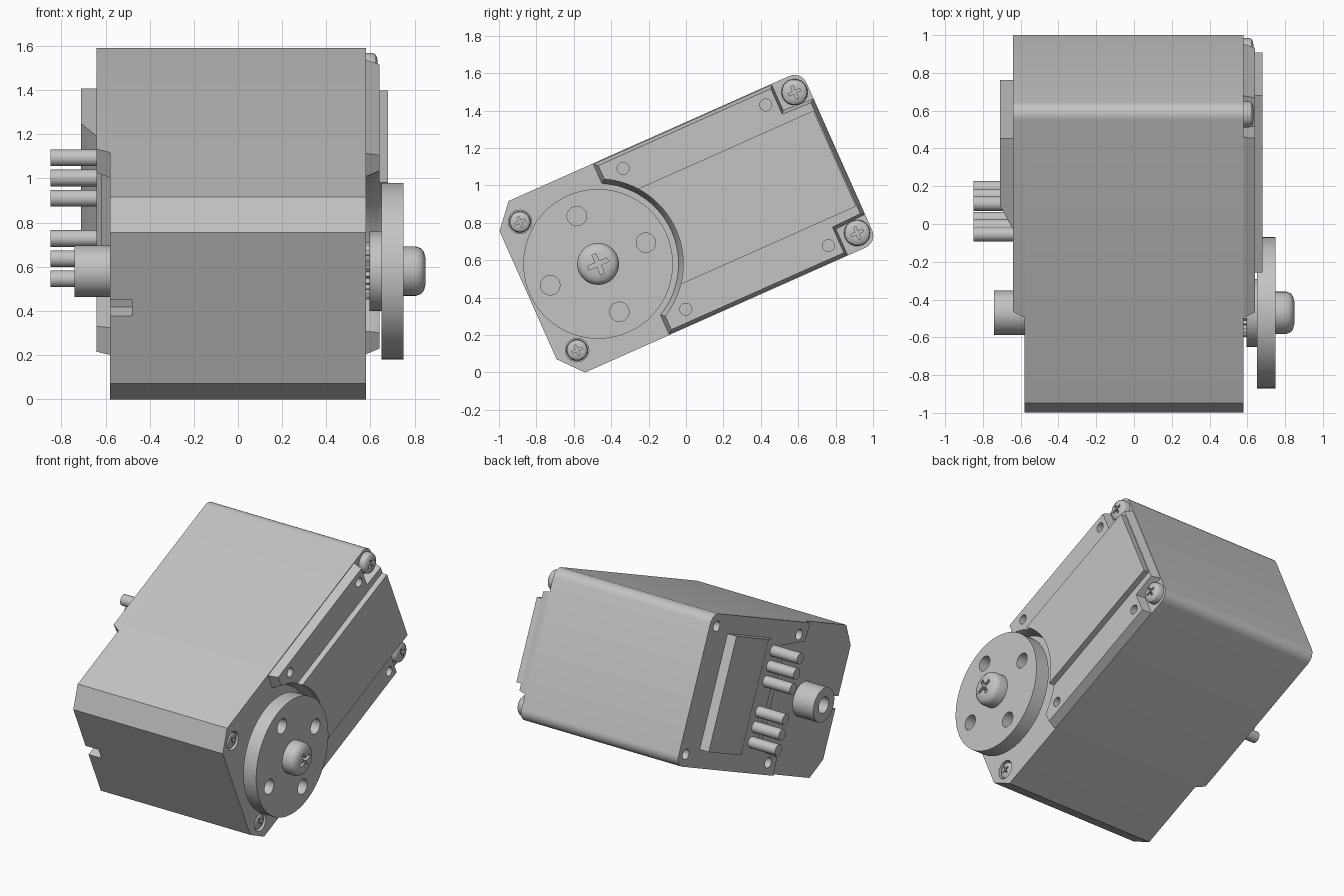
import bpy, bmesh, math
from mathutils import Matrix

if "Cube" in bpy.data.objects:
    bpy.data.objects.remove(bpy.data.objects["Cube"], do_unlink=True)

grey = bpy.data.materials.new("light_grey")
grey.use_nodes = True
grey.diffuse_color = (0.55, 0.55, 0.55, 1)
grey.node_tree.nodes["Principled BSDF"].inputs["Base Color"].default_value = grey.diffuse_color

# Parts are built along x, with (u, v) across: u runs the length of the casing,
# v its height, and the output shaft is the origin.
PLACE = Matrix.Translation((0, -0.47, 0.58)) @ Matrix.Rotation(math.radians(24), 4, 'X')
parts = []


def loft(name, sections, keep=True):
    """Join matching outlines, each given as (x, [(u, v), ...])."""
    bm = bmesh.new()
    rings = [[bm.verts.new((x, u, v)) for u, v in pts] for x, pts in sections]
    n = len(rings[0])
    for a, b in zip(rings, rings[1:]):
        for i in range(n):
            j = (i + 1) % n
            bm.faces.new((a[i], a[j], b[j], b[i]))
    bm.faces.new(rings[0])
    bm.faces.new(rings[-1])
    bmesh.ops.recalc_face_normals(bm, faces=bm.faces)
    mesh = bpy.data.meshes.new(name)
    bm.to_mesh(mesh)
    bm.free()
    mesh.materials.append(grey)
    obj = bpy.data.objects.new(name, mesh)
    bpy.context.collection.objects.link(obj)
    if keep:
        parts.append(obj)
    return obj


def circle(r, u=0, v=0, n=32):
    return [(u + r * math.cos(math.tau * i / n), v + r * math.sin(math.tau * i / n)) for i in range(n)]


def lathe(name, profile, u=0, v=0, n=32, keep=True):
    return loft(name, [(x, circle(r, u, v, n)) for x, r in profile], keep)


def rect(u0, u1, v0, v1):
    return [(u0, v0), (u1, v0), (u1, v1), (u0, v1)]


def box(name, x0, x1, u0, u1, v0, v1, keep=True):
    return loft(name, [(x, rect(u0, u1, v0, v1)) for x in (x0, x1)], keep)


def hole(r, x0, x1, u, v):
    return lathe("hole_cutter", [(x0, r), (x1, r)], u, v, 24, False)


def mirrored(half):
    """Complete an outline across v = 0."""
    return half + [(u, -v) for u, v in reversed(half)]


def rounded_end(r=0.07, u=1.412, v=0.502):
    steps = [math.radians(90 - 15 * i) for i in range(7)]
    return [(u - r + r * math.cos(a), v - r + r * math.sin(a)) for a in steps]


def cut(obj, cutters):
    """Subtract the cutters, then remove them."""
    for c in cutters:
        m = obj.modifiers.new("cut", 'BOOLEAN')
        m.operation, m.solver, m.object = 'DIFFERENCE', 'EXACT', c
    graph = bpy.context.evaluated_depsgraph_get()
    mesh = bpy.data.meshes.new_from_object(obj.evaluated_get(graph))
    obj.modifiers.clear()
    obj.data = mesh
    for c in cutters:
        bpy.data.objects.remove(c, do_unlink=True)


def screw(name, r, x0, x1, u, v):
    h = x1 - x0
    head = lathe(name, [(x0, r), (x0 + h * .6, r), (x0 + h * .8, r * .93),
                        (x0 + h * .93, r * .78), (x1, r * .5)], u, v)
    a, b = r * 0.5, r * 0.1
    cut(head, [box("slot", x1 - h * .45, x1 + .05, u - a, u + a, v - b, v + b, False),
               box("slot", x1 - h * .45, x1 + .05, u - b, u + b, v - a, v + a, False)])


SIDES = (-1, 1)

# Casing with chamfered front, rounded back, cable notch and front screw holes
shape = mirrored([(-0.41, 0.375), (-0.30, 0.502)] + rounded_end())
casing = loft("casing", [(-0.58, shape), (0.58, shape)])
cut(casing, [box("notch", -0.7, -0.48, -0.5, -0.31, -0.04, 0.04, False)]
    + [hole(0.063, 0.54, 0.7, -0.29, s * 0.375) for s in SIDES])
for s in SIDES:
    screw("front_screw", 0.057, 0.53, 0.578, -0.29, s * 0.375)

# Gear-side cover with tapered edges, screw pockets and a curved wheel recess
base = mirrored([(0.19, 0.50), (1.24, 0.50), (1.24, 0.35), (1.412, 0.34)])
top = mirrored([(0.215, 0.48), (1.225, 0.48), (1.225, 0.33), (1.39, 0.325)])
cover = loft("gear_cover", [(0.57, base), (0.64, top)])


def wheel_recess():
    return lathe("recess", [(0.5, 0.43), (0.58, 0.43), (0.64, 0.455), (0.75, 0.455)], n=96, keep=False)


cut(cover, [wheel_recess()] + [hole(0.032, 0.59, 0.7, u, s * 0.412)
                               for u in (0.33, 1.165) for s in SIDES])
panel = box("raised_panel", 0.63, 0.68, 0.3, 1.385, -0.28, 0.28)
cut(panel, [wheel_recess()])
for s in SIDES:
    screw("corner_screw", 0.07, 0.57, 0.632, 1.333, s * 0.412)

# Output shaft, hub and wheel
teeth = [(r * math.cos(math.tau * i / 50), r * math.sin(math.tau * i / 50))
         for i in range(50) for r in [0.13 if i % 2 else 0.115]]
loft("splined_shaft", [(0.57, teeth), (0.61, teeth)])
lathe("wheel_hub", [(0.595, 0.18), (0.655, 0.18)], n=48)
wheel = lathe("wheel", [(0.65, 0.4), (0.75, 0.4)], n=96)
cut(wheel, [hole(0.052, 0.6, 0.8, 0.28 * u, 0.28 * v)
            for u, v in ((1, 0), (-1, 0), (0, 1), (0, -1))])
screw("wheel_screw", 0.112, 0.74, 0.85, 0, 0)

# Connector-side cover with two front lugs
half = [(0.50, 0.33), (0.20, 0.37), (0.19, 0.502)]
half_top = [(0.51, 0.34), (0.24, 0.38), (0.23, 0.502)]
back = loft("connector_cover", [(-0.57, mirrored(half + rounded_end())),
                                (-0.64, mirrored(half_top + rounded_end()))])
cut(back, [hole(0.036, -0.7, -0.59, u, s * 0.42) for u in (0.33, 1.33) for s in SIDES])

# Raised housing that ramps down toward the pins
loft("connector_housing", [(-0.63, rect(0.63, 1.18, -0.38, 0.38)),
                           (-0.71, rect(0.79, 1.18, -0.38, 0.38))])
box("pin_seat", -0.62, -0.57, 0.43, 0.55, -0.31, 0.31)
for s in SIDES:
    for k in (1, 2, 3):
        lathe("connector_pin", [(-0.85, 0.038), (-0.6, 0.038)], 0.588, s * k * 0.1, 24)

# Rear pivot boss
boss = lathe("pivot_boss", [(-0.74, 0.117), (-0.57, 0.117)], n=48)
cut(boss, [hole(0.055, -0.8, -0.62, 0, 0)])

# Tilt everything into place and smooth the curved faces
bpy.ops.object.select_all(action='DESELECT')
for p in parts:
    p.matrix_world = PLACE
    p.select_set(True)
bpy.context.view_layer.objects.active = parts[0]
bpy.ops.object.shade_smooth_by_angle(angle=math.radians(30))
